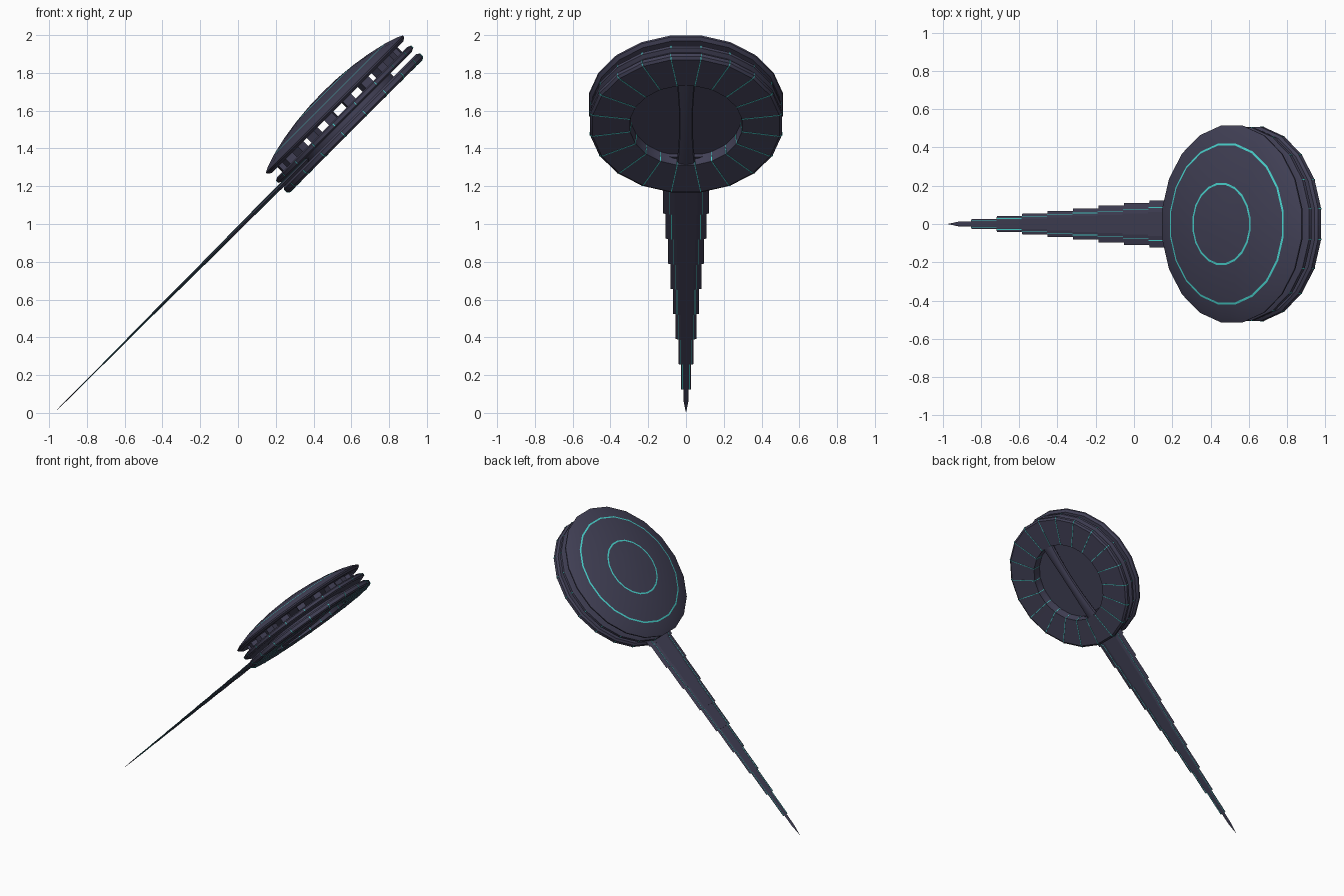
import bpy, bmesh, math
from mathutils import Matrix, Vector

if "Cube" in bpy.data.objects:
    bpy.data.objects.remove(bpy.data.objects["Cube"])

# Local frame: X runs along the blade, Z is the shield axis; all tilted 45 degrees
TILT = Matrix.Rotation(math.radians(-45), 4, 'Y')
CX = 1.517          # shield centre along the blade axis
SIDES = 20


def material(name, rgb):
    m = bpy.data.materials.new(name)
    m.diffuse_color = (*rgb, 1)
    m.use_nodes = True
    m.node_tree.nodes["Principled BSDF"].inputs["Base Color"].default_value = m.diffuse_color
    return m


SLATE = material("dark_slate", (0.055, 0.053, 0.095))
TEAL = material("teal_glow", (0.07, 0.68, 0.64))


def finish(name, bm, mats=(SLATE,), smooth=True):
    bmesh.ops.recalc_face_normals(bm, faces=bm.faces)
    me = bpy.data.meshes.new(name)
    bm.to_mesh(me)
    bm.free()
    for m in mats:
        me.materials.append(m)
    ob = bpy.data.objects.new(name, me)
    bpy.context.collection.objects.link(ob)
    ob.matrix_world = TILT
    if smooth:
        bpy.ops.object.select_all(action='DESELECT')
        ob.select_set(True)
        bpy.context.view_layer.objects.active = ob
        bpy.ops.object.shade_smooth_by_angle(angle=math.radians(25))
    return ob


def angle(k):
    return 2 * math.pi * (k + 0.5) / SIDES


def lathe(name, profile, teal=(), closed=False):
    """Turn (radius, height) points around the shield axis; teal lists coloured bands."""
    bm = bmesh.new()
    rings = []
    for r, z in profile:
        if r == 0:
            rings.append([bm.verts.new((CX, 0, z))] * SIDES)
        else:
            rings.append([bm.verts.new((CX + r * math.cos(angle(k)), r * math.sin(angle(k)), z))
                          for k in range(SIDES)])
    n = len(rings)
    for i in range(n if closed else n - 1):
        a, b = rings[i], rings[(i + 1) % n]
        for k in range(SIDES):
            j = (k + 1) % SIDES
            vs = list(dict.fromkeys((a[k], a[j], b[j], b[k])))
            bm.faces.new(vs).material_index = int(i in teal)
    return finish(name, bm, (SLATE, TEAL))


def seam_lines(name, profile, half=0.0022, lift=0.002):
    """Thin teal strips following a profile at every corner of the disc."""
    bm = bmesh.new()
    for k in range(SIDES):
        rot = Matrix.Translation((CX, 0, 0)) @ Matrix.Rotation(angle(k), 4, 'Z')
        for (r0, z0), (r1, z1) in zip(profile, profile[1:]):
            d = Vector((r1 - r0, 0, z1 - z0)).normalized()
            up = Vector((d.z, 0, -d.x)) * lift
            p, q = Vector((r0, 0, z0)), Vector((r1, 0, z1))
            side = Vector((0, half, 0))
            vs = [bm.verts.new(rot @ v) for s in (-up, up)
                  for v in (p - side + s, p + side + s, q + side + s, q - side + s)]
            for f in ((0, 1, 2, 3), (4, 5, 6, 7), (0, 1, 5, 4),
                      (1, 2, 6, 5), (2, 3, 7, 6), (3, 0, 4, 7)):
                bm.faces.new([vs[i] for i in f])
    return finish(name, bm, (TEAL,), smooth=False)


# Domed front plate with two teal circles
lathe("dome_plate", [(0, 0.884), (0.11, 0.881), (0.206, 0.872), (0.217, 0.871), (0.32, 0.855),
                     (0.414, 0.834), (0.425, 0.831), (0.49, 0.81), (0.52, 0.795),
                     (0.518, 0.785), (0.50, 0.772), (0, 0.772)], teal=(2, 5))

# Middle disc
lathe("middle_disc", [(0, 0.737), (0.49, 0.737), (0.51, 0.728), (0.51, 0.71), (0.49, 0.70),
                      (0, 0.70)])
seam_lines("middle_disc_seams", [(0.51, 0.709), (0.51, 0.729)])

# Back ring, with the hollow core joining it to the middle disc
lathe("back_ring", [(0.30, 0.634), (0.50, 0.632), (0.514, 0.642), (0.514, 0.665), (0.50, 0.676),
                    (0.33, 0.676), (0.33, 0.715), (0.295, 0.715), (0.295, 0.675), (0.30, 0.66)],
      closed=True)
seam_lines("back_ring_seams", [(0.295, 0.70), (0.295, 0.675), (0.30, 0.66), (0.30, 0.634),
                               (0.50, 0.632), (0.514, 0.642), (0.514, 0.665)])

# Spacer blocks between dome and middle disc
bm = bmesh.new()
for k in range(SIDES):
    m = (Matrix.Translation((CX, 0, 0.755)) @ Matrix.Rotation(angle(k), 4, 'Z')
         @ Matrix.Translation((0.42, 0, 0)) @ Matrix.Diagonal((0.06, 0.06, 0.045, 1)))
    bmesh.ops.create_cube(bm, size=1, matrix=m)
finish("spacers", bm, smooth=False)

# Grip bar across the hollow, waisted in the middle
bm = bmesh.new()
loops = []
for i in range(13):
    t = -1 + i / 6
    w = 0.036 + 0.014 * t * t
    z = 0.662 - 0.008 * (1 - t * t)
    loops.append([bm.verts.new((CX + 0.31 * t, w * math.cos(a * math.pi / 6),
                                z + 0.022 * math.sin(a * math.pi / 6))) for a in range(12)])
for a, b in zip(loops, loops[1:]):
    for k in range(12):
        bm.faces.new((a[k], a[(k + 1) % 12], b[(k + 1) % 12], b[k]))
bm.faces.new(loops[0])
bm.faces.new(loops[-1])
finish("grip", bm)

# Stepped blade: flat hexagonal segments widening toward the shield, each with edge lines
BLADE_Z, STEP, START = 0.689, 0.188, -0.512


def hex_section(bm, x, w, t):
    return [bm.verts.new((x, y, BLADE_Z + z)) for y, z in
            ((-w, 0), (-w * 0.5, t), (w * 0.5, t), (w, 0), (w * 0.5, -t), (-w * 0.5, -t))]


def prism(bm, a, b):
    for k in range(6):
        bm.faces.new((a[k], a[(k + 1) % 6], b[(k + 1) % 6], b[k]))
    bm.faces.new(a)
    bm.faces.new(b)


blade, lines = bmesh.new(), bmesh.new()
for k in range(9):
    x0 = START + STEP * k
    x1 = x0 + STEP if k < 8 else 1.24
    w, t = 0.027 + 0.0137 * k, 0.003 + 0.0014 * k
    prism(blade, hex_section(blade, x0, w, t), hex_section(blade, x1, w, t))
    for sy in (-1, 1):
        for sz in (-1, 1):
            m = (Matrix.Translation(((x0 + x1) / 2, sy * w * 0.7, BLADE_Z + sz * t * 0.6))
                 @ Matrix.Diagonal((x1 - x0, 0.0035, 0.0025, 1)))
            bmesh.ops.create_cube(lines, size=1, matrix=m)
finish("blade", blade, smooth=False)
finish("blade_lines", lines, (TEAL,), smooth=False)

# Pointed blade tip
bm = bmesh.new()
base, neck = hex_section(bm, START, 0.014, 0.003), hex_section(bm, START - 0.09, 0.013, 0.0025)
prism(bm, base, neck)
point = bm.verts.new((-0.689, 0, BLADE_Z))
for k in range(6):
    bm.faces.new((neck[k], neck[(k + 1) % 6], point))
finish("blade_tip", bm, smooth=False)
